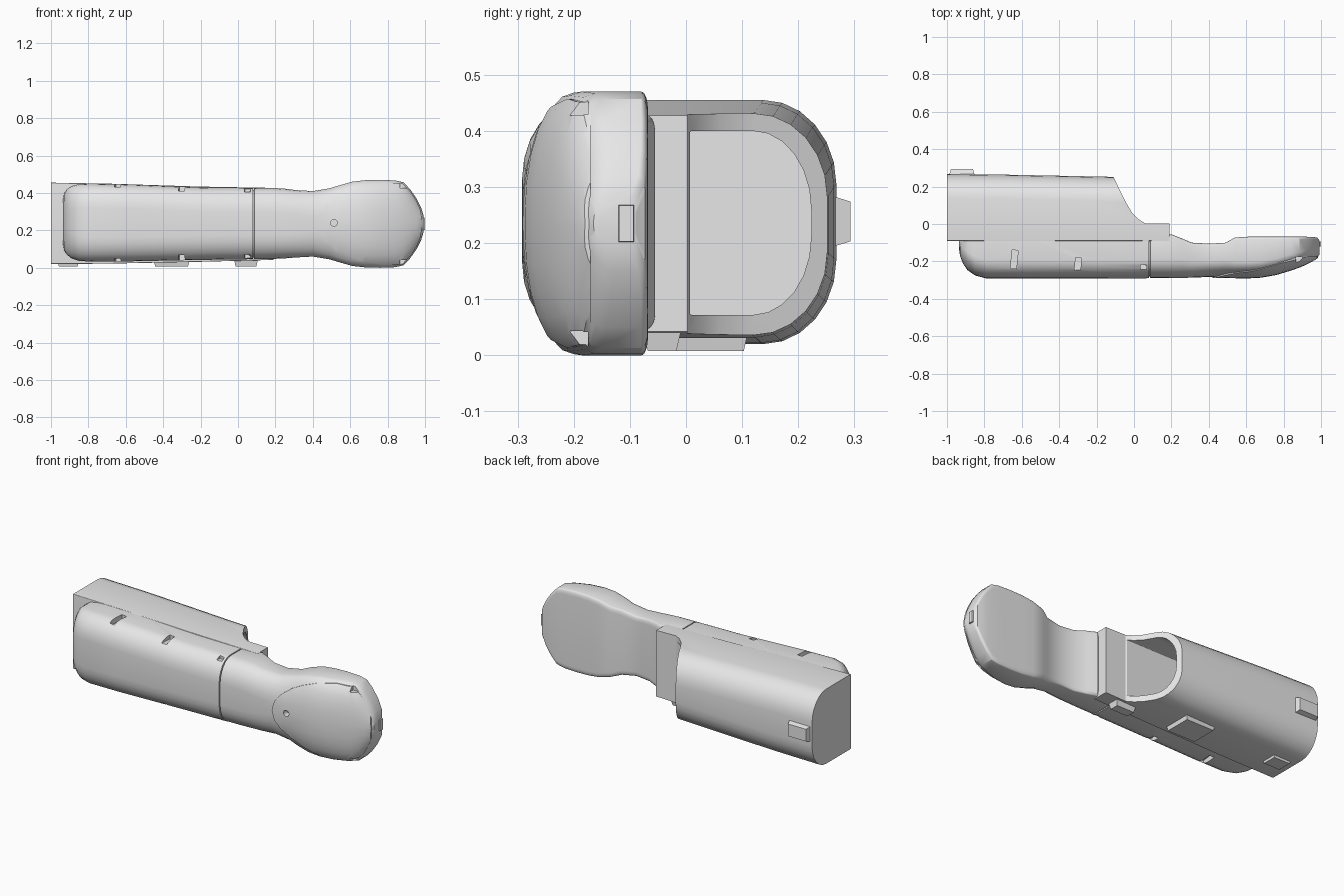
import bpy, bmesh, math
from mathutils import Matrix

cube = bpy.data.objects.get("Cube")
if cube:
    bpy.data.objects.remove(cube, do_unlink=True)

grey = bpy.data.materials.new("plain grey")
grey.use_nodes = True
grey.diffuse_color = (0.8, 0.8, 0.8, 1)
grey.node_tree.nodes["Principled BSDF"].inputs["Base Color"].default_value = (0.8, 0.8, 0.8, 1)


def finish(name, bm):
    bmesh.ops.recalc_face_normals(bm, faces=bm.faces)
    mesh = bpy.data.meshes.new(name)
    bm.to_mesh(mesh)
    bm.free()
    mesh.materials.append(grey)
    ob = bpy.data.objects.new(name, mesh)
    bpy.context.collection.objects.link(ob)
    return ob


def section(yf, yb, z0, z1, front, back, n=7):
    """Rounded rectangle in y-z with elliptical front and back corners."""
    pts = []
    for sy, sz, start in ((1, 1, 0), (-1, 1, 90), (-1, -1, 180), (1, -1, 270)):
        ry, rz = back if sy > 0 else front
        rz = min(rz, (z1 - z0) * 0.48)
        ry = min(ry, (yb - yf) * 0.48)
        cy = (yb - ry) if sy > 0 else (yf + ry)
        cz = (z1 - rz) if sz > 0 else (z0 + rz)
        for i in range(n):
            a = math.radians(start + 90 * i / (n - 1))
            pts.append((cy + ry * math.cos(a), cz + rz * math.sin(a)))
    return pts


def loft(name, stations):
    """Skin sections (x, yf, yb, z0, z1, front radii, back radii) along x."""
    bm = bmesh.new()
    rings = [[bm.verts.new((s[0], y, z)) for y, z in section(*s[1:])] for s in stations]
    count = len(rings[0])
    for a, b in zip(rings, rings[1:]):
        for i in range(count):
            j = (i + 1) % count
            bm.faces.new((a[i], a[j], b[j], b[i]))
    bm.faces.new(rings[0])
    bm.faces.new(rings[-1])
    return finish(name, bm)


def prism(name, pts, low, high, axis):
    """Extrude an outline: axis z takes (x, y), axis y takes (x, z)."""
    bm = bmesh.new()
    place = (lambda a, b, h: (a, b, h)) if axis == "z" else (lambda a, b, h: (a, h, b))
    lo = [bm.verts.new(place(a, b, low)) for a, b in pts]
    hi = [bm.verts.new(place(a, b, high)) for a, b in pts]
    for i in range(len(pts)):
        j = (i + 1) % len(pts)
        bm.faces.new((lo[i], lo[j], hi[j], hi[i]))
    bm.faces.new(lo)
    bm.faces.new(hi)
    return finish(name, bm)


def box(name, x, y, z, turn=0, taper=None, inset=0.012):
    """Box from ranges; taper shrinks the face towards one signed axis."""
    bm = bmesh.new()
    bmesh.ops.create_cube(bm, size=1)
    size = [r[1] - r[0] for r in (x, y, z)]
    mid = [(r[1] + r[0]) / 2 for r in (x, y, z)]
    for v in bm.verts:
        small = taper and v.co[taper[0]] * taper[1] > 0
        for k in range(3):
            shrink = 2 * inset if small and k != taper[0] else 0
            v.co[k] *= size[k] - shrink
    bm.transform(Matrix.Translation(mid) @ Matrix.Rotation(turn, 4, "Z"))
    return finish(name, bm)


def rod(name, centre, radius, depth, axis, sides=24):
    bm = bmesh.new()
    bmesh.ops.create_cone(bm, cap_ends=True, segments=sides, radius1=radius, radius2=radius, depth=depth)
    bm.transform(Matrix.Translation(centre) @ Matrix.Rotation(math.pi / 2, 4, axis))
    return finish(name, bm)


def boolean(ob, cutter, kind="DIFFERENCE", keep=False):
    mod = ob.modifiers.new("cut", "BOOLEAN")
    mod.operation, mod.object, mod.solver = kind, cutter, "EXACT"
    bpy.context.view_layer.objects.active = ob
    bpy.ops.object.modifier_apply(modifier=mod.name)
    if not keep:
        bpy.data.objects.remove(cutter, do_unlink=True)


MID = 0.235

# Hollow rear housing with a swept cut-away leaving a flat tongue
SHARP, ROUND = (0.004, 0.004), (0.13, 0.15)
housing = loft("rear_housing", [
    (-1.0, -0.09, 0.268, 0.02, 0.455, SHARP, ROUND),
    (-0.7, -0.09, 0.264, 0.022, 0.45, SHARP, ROUND),
    (-0.2, -0.09, 0.254, 0.032, 0.434, SHARP, ROUND),
    (0.19, -0.09, 0.245, 0.042, 0.427, SHARP, ROUND)])
boolean(housing, loft("bore", [
    (-0.94, 0.007, 0.226, 0.072, 0.4, SHARP, (0.13, 0.14)),
    (0.3, 0.007, 0.222, 0.072, 0.4, SHARP, (0.13, 0.14))]))
boolean(housing, prism("sweep", [(-0.11, 0.4), (-0.11, 0.252), (-0.075, 0.18), (-0.04, 0.11),
    (-0.01, 0.06), (0.025, 0.025), (0.06, 0.003), (0.3, 0.003), (0.3, 0.4)], -0.1, 0.6, "z"))
boolean(housing, rod("end_recess", (-1.0, 0.097, MID), 0.163, 0.05, "Y", 40))
boolean(housing, rod("end_hole", (-0.98, 0.097, MID), 0.084, 0.2, "Y"))

# Latch tab at the back and pads underneath
latch = box("latch_tab", (-0.995, -0.845), (0.24, 0.293), (0.187, 0.29), taper=(1, 1), inset=0.016)
pads = [box("bottom_pad", x, y, (0.008, 0.06), taper=(2, -1)) for x, y in (
    ((-0.97, -0.845), (0.0, 0.105)),
    ((-0.455, -0.255), (-0.06, 0.115)),
    ((-0.025, 0.11), (-0.08, -0.005)))]

# Front shell with a rounded end
CORNER = (0.1, 0.13)
shell = loft("front_shell", [(x, yf, -0.04, z0, z1, CORNER, SHARP) for x, yf, z0, z1 in (
    (-0.936, -0.13, 0.13, 0.36), (-0.93, -0.17, 0.095, 0.395), (-0.915, -0.21, 0.07, 0.42),
    (-0.89, -0.247, 0.05, 0.437), (-0.85, -0.275, 0.037, 0.447), (-0.79, -0.291, 0.033, 0.45),
    (-0.6, -0.292, 0.034, 0.446), (-0.2, -0.291, 0.042, 0.43), (0.081, -0.29, 0.046, 0.427))])
for x, y0, y1, depth in ((-0.64, -0.238, -0.14, 0.03), (-0.3, -0.262, -0.18, 0.035), (0.05, -0.262, -0.218, 0.04)):
    for z in ((0.446 - depth, 0.6), (-0.1, 0.032 + depth)):
        boolean(shell, box("slot", (x - 0.016, x + 0.016), (y0, y1), z, turn=-0.1))

# Neck flowing into the round head
HEAD = (0.08, 0.21)
profile = [
    (0.06, -0.28, -0.09, 0.056, 0.417, CORNER), (0.086, -0.28, -0.09, 0.056, 0.417, CORNER),
    (0.087, -0.289, -0.08, 0.047, 0.427, CORNER), (0.2, -0.288, -0.055, 0.048, 0.426, CORNER),
    (0.25, -0.288, -0.075, 0.05, 0.423, CORNER), (0.31, -0.287, -0.1, 0.055, 0.415, CORNER),
    (0.4, -0.283, -0.105, 0.06, 0.41, (0.1, 0.14)), (0.49, -0.282, -0.1, 0.045, 0.425, (0.09, 0.17)),
    (0.54, -0.283, -0.072, 0.03, 0.44, (0.08, 0.19)), (0.61, -0.284, -0.068, 0.01, 0.46, HEAD),
    (0.68, -0.28, -0.068, 0.002, 0.468, HEAD), (0.76, -0.266, -0.068, 0, 0.47, HEAD),
    (0.84, -0.242, -0.068, 0.003, 0.467, HEAD), (0.885, -0.226, -0.068, 0.013, 0.457, HEAD),
    (0.92, -0.211, -0.068, 0.05, 0.42, HEAD), (0.955, -0.193, -0.069, 0.1, 0.37, HEAD),
    (0.98, -0.178, -0.073, 0.15, 0.32, HEAD), (0.992, -0.165, -0.09, 0.19, 0.28, HEAD)]
REAR = (0.012, 0.03)
head = loft("neck_and_head", [s + (REAR,) for s in profile])

# Teardrop cover standing just proud of the head
cover = loft("head_cover", [(x, yf - 0.007, yb - 0.03, z0 + 0.004, z1 - 0.004, f, REAR)
                            for x, yf, yb, z0, z1, f in profile[5:]])
half = [(0.435, 0.055), (0.47, 0.1), (0.53, 0.145), (0.6, 0.18), (0.68, 0.208), (0.78, 0.222), (0.88, 0.215), (0.97, 0.12)]
drop = [(0.42, MID)] + [(x, MID + d) for x, d in half] + [(0.985, MID)]
drop += [(x, MID - d) for x, d in reversed(half)]
boolean(cover, prism("teardrop", drop, -0.4, -0.17, "y"), "INTERSECT")

# Screw hole and edge notches in the head
for part in (head, cover):
    boolean(part, rod("screw_hole", (0.513, -0.29, 0.24), 0.018, 0.07, "X", 16))
    for z in ((0.427, 0.6), (-0.1, 0.043)):
        boolean(part, box("notch", (0.865, 0.9), (-0.223, -0.175), z))
tip = box("tip_tab", (0.95, 1.0), (-0.125, -0.088), (0.197, 0.273), taper=(0, 1), inset=0.006)

# Smooth shading with crisp edges
for ob in [housing, shell, head, cover]:
    bpy.ops.object.select_all(action="DESELECT")
    ob.select_set(True)
    bpy.context.view_layer.objects.active = ob
    bpy.ops.object.shade_smooth_by_angle(angle=math.radians(32))
